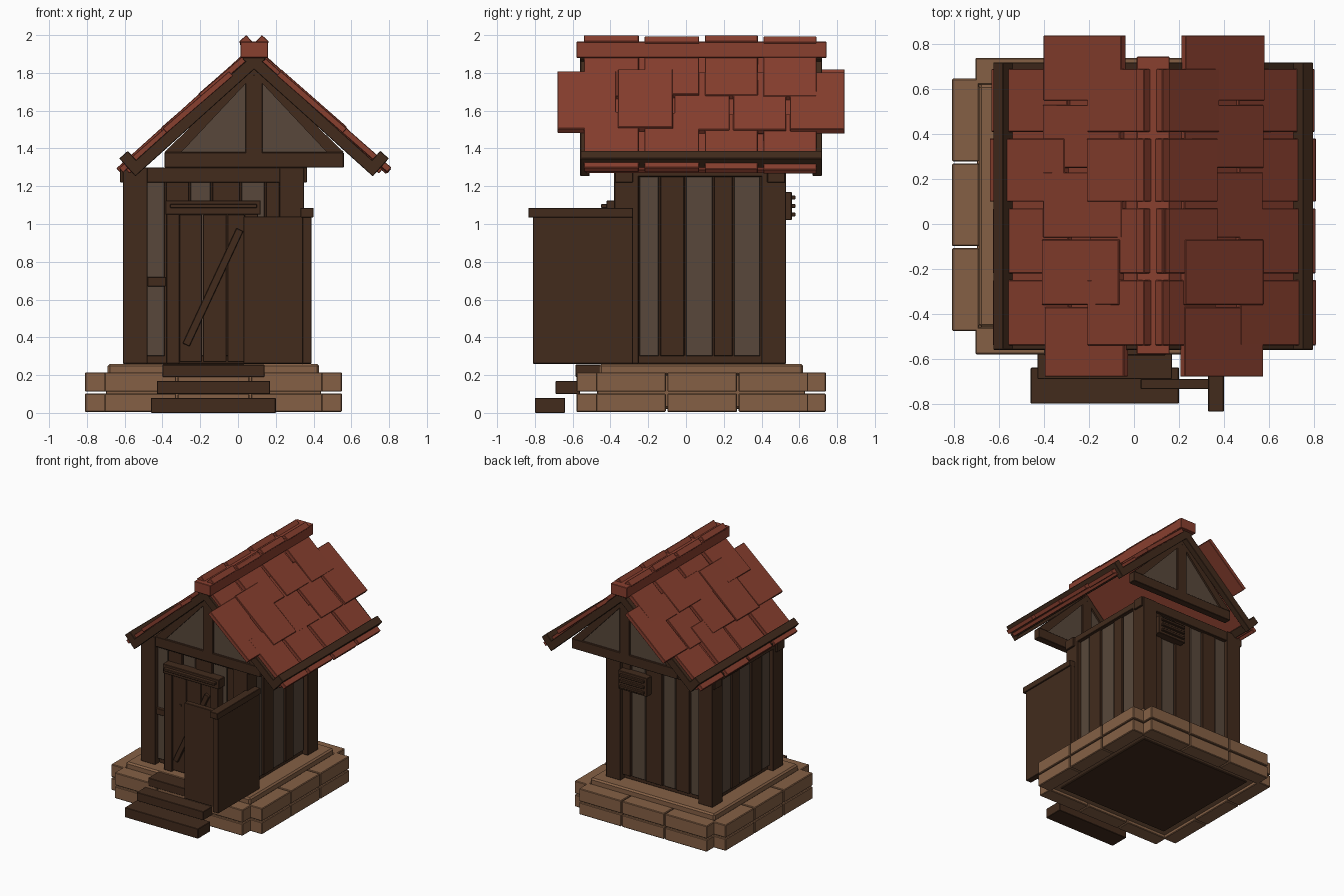
import bpy, bmesh, math, random
from mathutils import Matrix, Vector

if "Cube" in bpy.data.objects:
    bpy.data.objects.remove(bpy.data.objects["Cube"])
random.seed(4)

def mat(name, r, g, b):
    m = bpy.data.materials.new(name)
    m.diffuse_color = (r, g, b, 1)
    m.use_nodes = True
    m.node_tree.nodes["Principled BSDF"].inputs["Base Color"].default_value = m.diffuse_color
    return m

STONE = mat("stone", 0.235, 0.118, 0.06)
DARK = mat("dark_wood", 0.054, 0.024, 0.012)
GREY = mat("weathered_wood", 0.098, 0.064, 0.043)
RED = mat("red_tile", 0.25, 0.05, 0.028)

def finish(bm, name, m, bevel=0.0):
    bmesh.ops.recalc_face_normals(bm, faces=bm.faces)
    me = bpy.data.meshes.new(name)
    bm.to_mesh(me)
    bm.free()
    me.materials.append(m)
    o = bpy.data.objects.new(name, me)
    bpy.context.collection.objects.link(o)
    if bevel:
        b = o.modifiers.new("bevel", 'BEVEL')
        b.width, b.segments = bevel, 1
    return o

def block(name, m, size, matrix, bevel=0.003):
    bm = bmesh.new()
    bmesh.ops.create_cube(bm, size=1, matrix=matrix @ Matrix.Diagonal((*size, 1)))
    return finish(bm, name, m, bevel)

def box(name, m, x, y, z, bevel=0.003):
    c = [(a + b) / 2 for a, b in (x, y, z)]
    return block(name, m, [b - a for a, b in (x, y, z)], Matrix.Translation(c), bevel)

def prism(name, m, pts, y0, y1):
    bm = bmesh.new()
    f = bm.faces.new([bm.verts.new((x, y0, z)) for x, z in pts])
    r = bmesh.ops.extrude_face_region(bm, geom=[f])
    vs = [v for v in r["geom"] if isinstance(v, bmesh.types.BMVert)]
    bmesh.ops.translate(bm, verts=vs, vec=(0, y1 - y0, 0))
    return finish(bm, name, m)

# Stone footing: two courses of blocks around a floor
for c, (z0, z1) in enumerate(((0.005, 0.103), (0.112, 0.215))):
    for i in range(3):
        x0, y0 = -0.71 + i * 0.387, -0.48 + i * 0.377
        for y in ((-0.58, -0.46), (0.62, 0.74)):
            box(f"stone_{c}_{i}", STONE, (x0 + 0.004, x0 + 0.383), y, (z0, z1), 0.005)
        for x in ((-0.81, -0.69), (0.43, 0.55)):
            box(f"stone_side_{c}_{i}", STONE, x, (y0 + 0.004, y0 + 0.373), (z0, z1), 0.005)
box("footing_core", STONE, (-0.70, 0.44), (-0.47, 0.63), (0.03, 0.20))
box("floor_underside", DARK, (-0.64, 0.38), (-0.41, 0.57), (0.02, 0.1))
box("floor_slab", STONE, (-0.69, 0.43), (-0.46, 0.62), (0.20, 0.26), 0.012)

# Steps
for i, (x, y, z) in enumerate((((-0.46, 0.20), (-0.80, -0.64), (0, 0.08)),
                               ((-0.43, 0.17), (-0.69, -0.56), (0.10, 0.17)),
                               ((-0.40, 0.14), (-0.585, -0.42), (0.19, 0.255)))):
    box(f"step_{i}", DARK, x, y, z)

# Corner posts and top plates
for x in ((-0.61, -0.48), (0.22, 0.35)):
    for y in ((-0.38, -0.25), (0.40, 0.53)):
        box("corner_post", DARK, x, y, (0.26, 1.30))
for y in ((-0.375, -0.28), (0.43, 0.525)):
    box("top_plate", DARK, (-0.625, 0.365), y, (1.22, 1.30))
for x in ((-0.61, -0.51), (0.25, 0.35)):
    box("side_plate", DARK, x, (-0.37, 0.52), (1.25, 1.30))

# Wall planks, alternating tone and depth
def planks(name, edges, place):
    for i in range(len(edges) - 1):
        d = 0.008 * (i % 2)
        place(f"{name}_{i}", DARK if i % 2 else GREY, (edges[i] + 0.004, edges[i + 1] - 0.004), d)

side = (-0.25, -0.14, -0.005, 0.145, 0.25, 0.395)
planks("right_plank", side, lambda n, m, e, d: box(n, m, (0.29, 0.32 + d), e, (0.30, 1.26)))
planks("left_plank", side, lambda n, m, e, d: box(n, m, (-0.58 - d, -0.55), e, (0.30, 1.26)))
ends = (-0.49, -0.385, -0.255, -0.14, 0.015, 0.145, 0.225)
planks("front_plank", ends, lambda n, m, e, d: box(n, m, e, (-0.345 - d, -0.315), (0.30, 1.26)))
planks("back_plank", ends, lambda n, m, e, d: box(n, m, e, (0.465, 0.495 + d), (0.30, 1.26)))
for x in ((0.28, 0.30), (-0.56, -0.54)):
    box("side_backing", DARK, x, (-0.26, 0.41), (0.26, 1.28))
for y in ((-0.325, -0.30), (0.45, 0.47)):
    box("end_backing", DARK, (-0.49, 0.23), y, (0.26, 1.28))
box("front_rail", DARK, (-0.48, -0.38), (-0.37, -0.34), (0.67, 0.72))

# Door with frame, planks and brace
for x in ((-0.38, -0.31), (0.035, 0.105)):
    box("door_jamb", DARK, x, (-0.41, -0.34), (0.26, 1.10))
box("door_lintel", DARK, (-0.385, 0.12), (-0.42, -0.34), (1.05, 1.125))
box("door_drip", DARK, (-0.36, 0.10), (-0.45, -0.41), (1.085, 1.105))
for x0, x1 in ((-0.31, -0.19), (-0.185, -0.06), (-0.055, 0.035)):
    box("door_plank", DARK, (x0, x1), (-0.395, -0.35), (0.27, 1.05))
a, b = Vector((-0.275, -0.405, 0.36)), Vector((0.01, -0.405, 0.97))
block("door_brace", DARK, (0.04, 0.025, (b - a).length), Matrix.Translation((a + b) / 2)
      @ Matrix.Rotation(math.atan2(b.x - a.x, b.z - a.z), 4, 'Y'))
for x in (-0.24, -0.01):
    box("door_nail", DARK, (x - 0.007, x + 0.007), (-0.402, -0.39), (0.81, 0.824), 0)

# L-shaped privacy screen beside the door
box("screen_front", DARK, (0.03, 0.345), (-0.735, -0.69), (0.26, 1.04))
box("screen_side", DARK, (0.34, 0.39), (-0.81, -0.28), (0.26, 1.04))
box("screen_cap", DARK, (0.33, 0.40), (-0.835, -0.28), (1.035, 1.085))

# Back vent
box("vent_frame", DARK, (-0.04, 0.22), (0.49, 0.56), (1.02, 1.17))
for z in (1.04, 1.085, 1.13):
    box("vent_slat", DARK, (-0.02, 0.20), (0.55, 0.58), (z, z + 0.02))

# Roof: boxes placed by horizontal run from the ridge and offset from the tile surface
R, TOP, A = 0.085, 1.942, math.radians(42)
def slope(name, m, s, run, y, n, roll=0.0, bevel=0.003):
    d, k = sum(run) / 2, sum(n) / 2
    c = Vector((R + s * (d + k * math.sin(A)), sum(y) / 2, TOP - d * math.tan(A) + k * math.cos(A)))
    size = ((run[1] - run[0]) / math.cos(A), y[1] - y[0], n[1] - n[0])
    return block(name, m, size, Matrix.Translation(c) @ Matrix.Rotation(s * (A + roll), 4, 'Y'), bevel)

even = ((-0.54, -0.25), (-0.22, 0.07), (0.10, 0.38), (0.41, 0.69))
odd = ((-0.68, -0.37), (-0.36, -0.07), (-0.06, 0.23), (0.25, 0.53), (0.55, 0.84))
rows = ((0.395, 0.727, even), (0.15, 0.495, odd), (-0.04, 0.295, even))
for s in (-1, 1):
    slope("roof_deck", RED, s, (0.0, 0.70), (-0.53, 0.69), (-0.06, -0.03))
    for y in ((-0.56, -0.51), (0.67, 0.72)):
        slope("barge_board", DARK, s, (0.0, 0.69), y, (-0.092, -0.03))
    slope("eave_strip", DARK, s, (0.645, 0.69), (-0.56, 0.72), (-0.07, 0.035))
    for r, (d0, d1, cols) in enumerate(rows):
        for i, y in enumerate(cols):
            h, j = random.uniform(-0.008, 0.008), random.uniform(-0.012, 0.0)
            slope(f"tile_{r}_{i}", RED, s, (d0 + j, d1 + j), y, (h - 0.033, h), random.uniform(-0.03, 0.01))

# Ridge beam and paired ridge caps
box("ridge_beam", RED, (0.012, 0.158), (-0.58, 0.745), (1.88, 1.965))
for i, y in enumerate(even):
    for s in (-1, 1):
        block(f"ridge_cap_{i}", RED, (0.05, y[1] - y[0], 0.05),
              Matrix.Translation((R + s * 0.043, sum(y) / 2, 1.965 - 0.006 * (i % 2)))
              @ Matrix.Rotation(s * A, 4, 'Y'))

# Gables: weathered panel with dark framing
for y0, y1 in ((-0.51, -0.45), (0.61, 0.67)):
    prism("gable_panel", GREY, [(R - 0.46, 1.31), (R + 0.46, 1.31), (R + 0.46, 1.38), (R, 1.81), (R - 0.46, 1.38)],
          y0 + 0.015, y1 - 0.015)
    box("gable_beam", DARK, (R - 0.475, R + 0.475), (y0, y1), (1.30, 1.38))
    box("gable_post", DARK, (R - 0.045, R + 0.045), (y0, y1), (1.37, 1.79))
    for s in (-1, 1):
        prism("gable_rafter", DARK, [(R, 1.84), (R + s * 0.475, 1.38), (R + s * 0.385, 1.38), (R, 1.79)], y0, y1)
